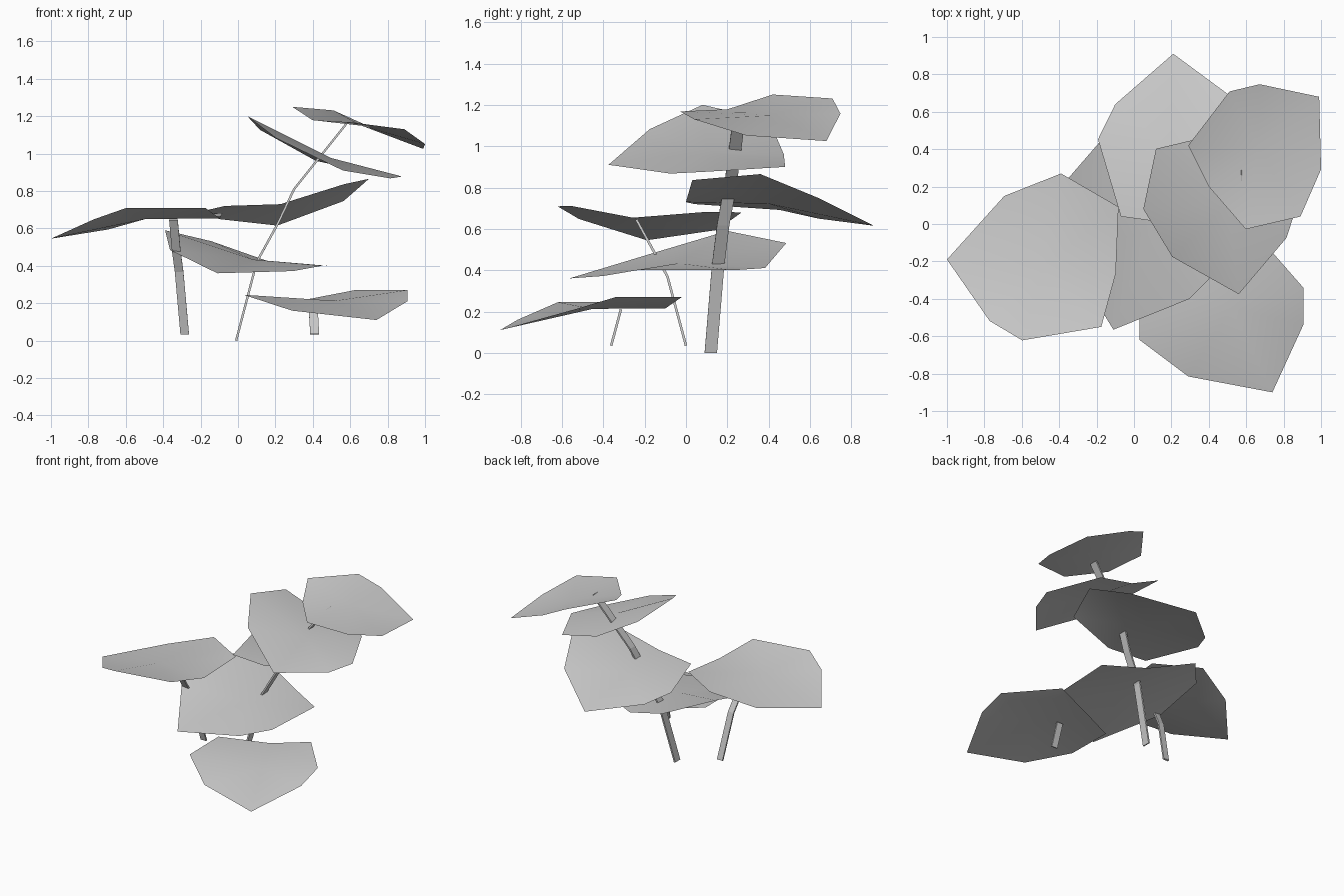
import bpy
from mathutils import Matrix, Vector

cube = bpy.data.objects.get("Cube")
if cube:
    bpy.data.objects.remove(cube, do_unlink=True)

# One plain grey for the whole plant
GREY = (0.6, 0.6, 0.6, 1)
grey = bpy.data.materials.new("plain_grey")
grey.diffuse_color = GREY
grey.use_nodes = True
shader = next(n for n in grey.node_tree.nodes if n.type == 'BSDF_PRINCIPLED')
shader.inputs["Base Color"].default_value = GREY


def add_mesh(name, verts, faces):
    mesh = bpy.data.meshes.new(name)
    mesh.from_pydata(verts, [], faces)
    mesh.materials.append(grey)
    mesh.update()
    obj = bpy.data.objects.new(name, mesh)
    bpy.context.collection.objects.link(obj)
    return obj


# Leaf pattern: rim counter-clockwise from the tip, then the raised middle
TIP, RIGHT_LOBE, LEFT_EDGE = 0, 3, 6
LEAF = [Vector(p) for p in (
    (.74, -.90, .11), (.905, -.54, .21), (.905, -.34, .27), (.625, -.02, .27),
    (.34, -.10, .215), (.025, -.27, .245), (.03, -.62, .245), (.29, -.815, .16),
    (.52, -.45, .213))]


def frame(tip, lobe, edge):
    """Frame spanned by three rim points, with a normal scaled to match."""
    tip, lobe, edge = Vector(tip), Vector(lobe), Vector(edge)
    u, v = lobe - tip, edge - tip
    n = u.cross(v)
    n /= n.length ** 0.5
    m = Matrix((u, v, n)).transposed().to_4x4()
    m.translation = tip
    return m


PATTERN = frame(LEAF[TIP], LEAF[RIGHT_LOBE], LEAF[LEFT_EDGE])


def add_leaf(name, tip, lobe, edge):
    place = frame(tip, lobe, edge) @ PATTERN.inverted()
    rim = len(LEAF) - 1
    faces = [(rim, i, (i + 1) % rim) for i in range(rim)]
    obj = add_mesh(name, [place @ p for p in LEAF], faces)
    for poly in obj.data.polygons:
        poly.use_smooth = True


# Leaves: tip, right base lobe, left edge
add_leaf("low_front_leaf", (.74, -.90, .11), (.625, -.02, .27), (.03, -.62, .245))
add_leaf("side_leaf", (-1, -.19, .545), (-.175, -.55, .71), (-.39, .27, .68))
add_leaf("lower_leaf", (-.11, -.565, .36), (.48, .23, .40), (-.39, .20, .59))
add_leaf("back_leaf", (.21, .91, .615), (-.07, .04, .72), (.70, .36, .865))
add_leaf("upper_leaf", (.56, -.375, .91), (.70, .48, .90), (.05, .08, 1.20))
add_leaf("top_leaf", (.99, .68, 1.025), (.29, .42, 1.25), (.89, .04, 1.13))


def add_stem(name, path, across):
    """Flat strip along a path, widened both ways by the across vector."""
    across = Vector(across)
    verts = [Vector(p) + s * across for p in path for s in (-1, 1)]
    faces = [(i, i + 1, i + 3, i + 2) for i in range(0, len(verts) - 2, 2)]
    obj = add_mesh(name, verts, faces)
    solid = obj.modifiers.new("thickness", 'SOLIDIFY')
    solid.thickness = 0.012
    solid.offset = 0


# Stems
add_stem("main_stem", [(-.01, .12, 0), (.10, .155, .42), (.21, .18, .62),
                       (.30, .215, .81), (.58, .26, 1.16)], (0, .03, 0))
add_stem("side_stem", [(-.285, 0, .035), (-.315, -.09, .37),
                       (-.33, -.15, .48), (-.345, -.24, .645)], (.023, 0, 0))
add_stem("low_front_stem", [(.41, -.362, .035), (.40, -.315, .21)], (.024, 0, 0))
